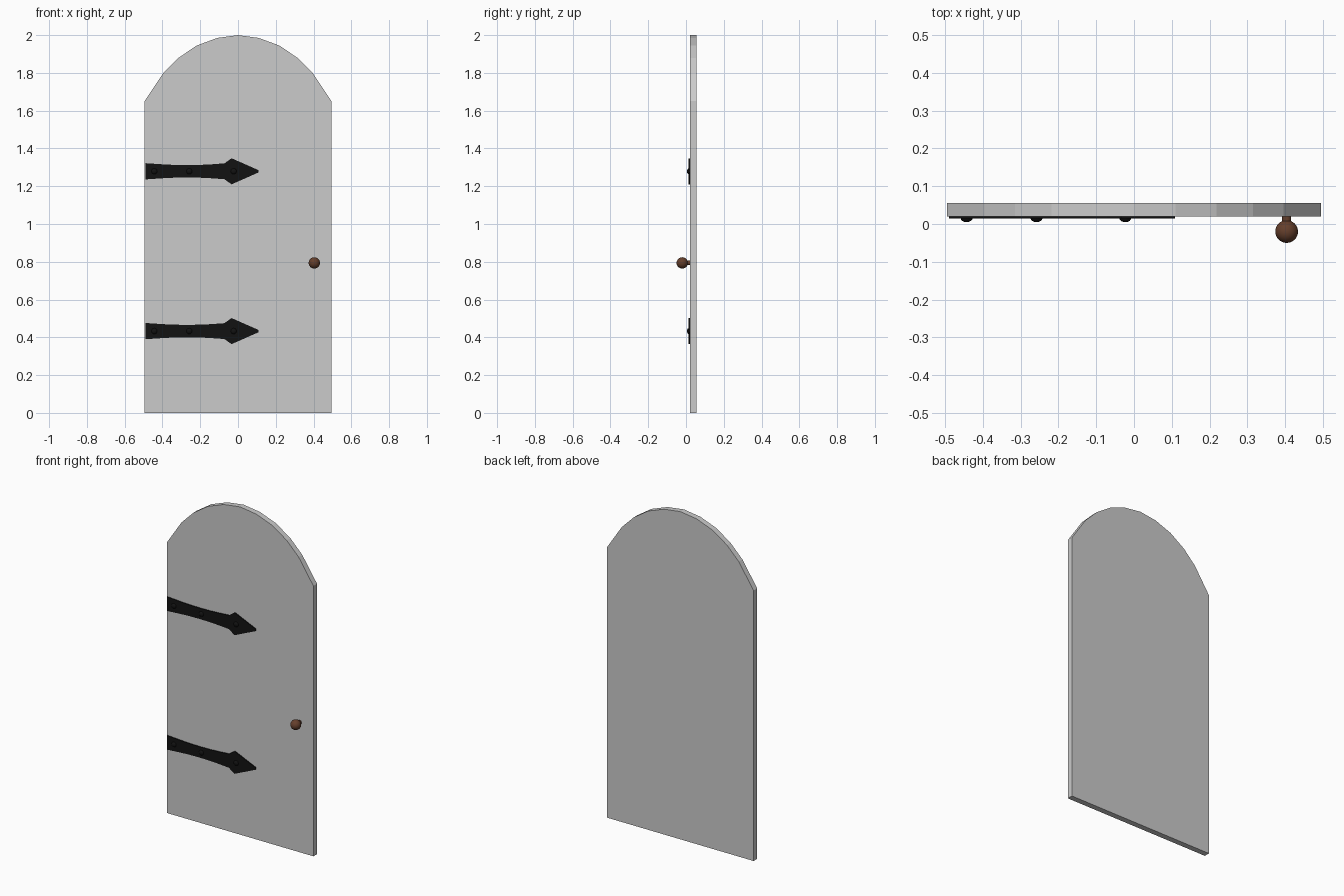
import bpy, bmesh, math
from mathutils import Matrix, Vector

if "Cube" in bpy.data.objects:
    bpy.data.objects.remove(bpy.data.objects["Cube"])


def material(name, color):
    m = bpy.data.materials.new(name)
    m.diffuse_color = color
    m.use_nodes = True
    m.node_tree.nodes["Principled BSDF"].inputs["Base Color"].default_value = m.diffuse_color
    return m


iron = material("black_iron", (0.006, 0.006, 0.006, 1))
brown = material("brown_knob", (0.13, 0.05, 0.025, 1))


def finish(name, bm, mat=None, smooth=False):
    bmesh.ops.recalc_face_normals(bm, faces=bm.faces)
    me = bpy.data.meshes.new(name)
    bm.to_mesh(me)
    bm.free()
    ob = bpy.data.objects.new(name, me)
    bpy.context.collection.objects.link(ob)
    if mat:
        me.materials.append(mat)
    if smooth:
        for p in me.polygons:
            p.use_smooth = True
    return ob


def slab(name, outline, y0, y1, mat=None):
    """Extrude an x-z outline from y0 to y1."""
    bm = bmesh.new()
    face = bm.faces.new([bm.verts.new((x, y0, z)) for x, z in outline])
    ext = bmesh.ops.extrude_face_region(bm, geom=[face])
    verts = [v for v in ext["geom"] if isinstance(v, bmesh.types.BMVert)]
    bmesh.ops.translate(bm, verts=verts, vec=(0, y1 - y0, 0))
    return finish(name, bm, mat)


def ball(name, center, radius, scale_y, mat, seg, rings):
    bm = bmesh.new()
    bmesh.ops.create_uvsphere(bm, u_segments=seg, v_segments=rings, radius=radius)
    bmesh.ops.rotate(bm, verts=bm.verts, matrix=Matrix.Rotation(math.pi / 2, 3, 'X'))
    bmesh.ops.scale(bm, verts=bm.verts, vec=(1, scale_y, 1))
    bmesh.ops.translate(bm, verts=bm.verts, vec=Vector(center))
    return finish(name, bm, mat, True)


# Arched door panel
arch = [(0.495, 1.65), (0.395, 1.80), (0.315, 1.88), (0.218, 1.945), (0.11, 1.985)]
outline = [(-0.495, 0), (0.495, 0)] + arch + [(0, 2)] + [(-x, z) for x, z in reversed(arch)]
slab("door_panel", outline, 0.02, 0.055)

# Strap hinges with a waisted bar, arrow tip and three domed rivets each
half = [(-0.49, 0.043), (-0.40, 0.037), (-0.34, 0.034), (-0.27, 0.033), (-0.20, 0.034),
        (-0.14, 0.037), (-0.072, 0.042), (-0.034, 0.069), (0.109, 0.006)]
for label, zc in (("upper", 1.279), ("lower", 0.433)):
    strap = [(x, zc - h) for x, h in half] + [(x, zc + h) for x, h in reversed(half)]
    slab(label + "_hinge_strap", strap, 0.0145, 0.02, iron)
    for i, x in enumerate((-0.443, -0.258, -0.023)):
        ball(f"{label}_hinge_rivet_{i + 1}", (x, 0.016, zc), 0.016, 0.7, iron, 16, 8)

# Knob on a short stem
ball("door_knob", (0.404, -0.02, 0.794), 0.03, 1, brown, 32, 16)
bm = bmesh.new()
bmesh.ops.create_cone(bm, cap_ends=True, segments=24, radius1=0.012, radius2=0.012, depth=0.035,
                      matrix=Matrix.Translation((0.404, 0.005, 0.794)) @ Matrix.Rotation(math.pi / 2, 4, 'X'))
stem = finish("knob_stem", bm, brown)
bpy.context.view_layer.objects.active = stem
stem.select_set(True)
bpy.ops.object.shade_smooth_by_angle()
